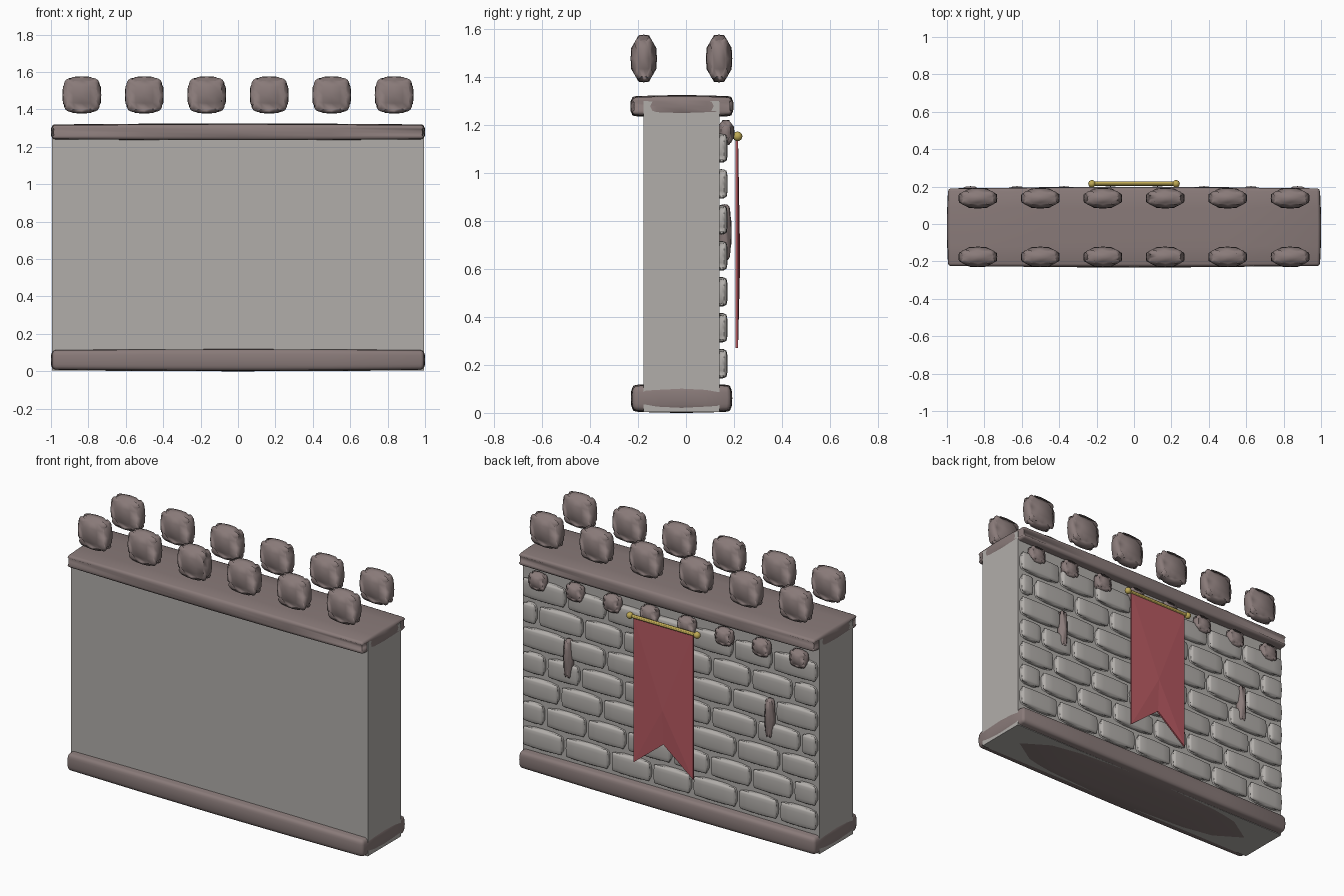
import bpy, bmesh, random
from mathutils import Vector

random.seed(4)
if "Cube" in bpy.data.objects:
    bpy.data.objects.remove(bpy.data.objects["Cube"])


def material(name, rgb):
    m = bpy.data.materials.new(name)
    m.use_nodes = True
    m.diffuse_color = (*rgb, 1)
    m.node_tree.nodes["Principled BSDF"].inputs["Base Color"].default_value = (*rgb, 1)
    return m


STONE = material("pale stone", (0.44, 0.42, 0.40))
TRIM = material("dark stone", (0.25, 0.195, 0.19))
CLOTH = material("red cloth", (0.47, 0.10, 0.12))
GOLD = material("gold", (0.52, 0.40, 0.09))


def finish(name, bm, mat, smooth=True):
    bmesh.ops.recalc_face_normals(bm, faces=bm.faces)
    for f in bm.faces:
        f.smooth = smooth
    mesh = bpy.data.meshes.new(name)
    bm.to_mesh(mesh)
    bm.free()
    mesh.materials.append(mat)
    obj = bpy.data.objects.new(name, mesh)
    bpy.context.collection.objects.link(obj)
    return obj


def block(name, low, high, mat, bulge=0.0, bevel=0.0):
    """Box between two corners, with swollen sides and rounded edges."""
    low, high = Vector(low), Vector(high)
    mid, half = (low + high) / 2, (high - low) / 2
    bm = bmesh.new()
    bmesh.ops.create_cube(bm, size=2)
    if bulge:
        bmesh.ops.subdivide_edges(bm, edges=bm.edges[:], cuts=3, use_grid_fill=True)
    rims = [e for e in bm.edges if e.calc_face_angle(0) > 1]
    for v in bm.verts:
        u = v.co.copy()
        sq = u.dot(u)
        for i in range(3):
            v.co[i] = mid[i] + u[i] * (half[i] - bulge * (sq - u[i] ** 2) / 2)
    if bevel:
        bmesh.ops.bevel(bm, geom=rims, offset=bevel, segments=2, profile=0.5,
                        affect='EDGES', clamp_overlap=True)
    return finish(name, bm, mat, bool(bevel))


# Wall body with base and walkway courses
block("wall_core", (-0.995, -0.178, 0.004), (0.995, 0.14, 1.3), STONE)
block("base_course", (-1, -0.23, 0), (1, 0.193, 0.122), TRIM, 0.01, 0.016)
block("walkway", (-1, -0.232, 1.232), (1, 0.198, 1.325), TRIM, 0.01, 0.013)

# Battlements along both edges
for side, y in (("front", -0.176), ("back", 0.138)):
    for i in range(6):
        x = -0.835 + i * 0.334
        block(f"{side}_merlon_{i + 1}", (x - 0.104, y - 0.055, 1.378),
              (x + 0.104, y + 0.055, 1.577), TRIM, 0.022, 0.016)

# Staggered brick courses on the back
GAP = 0.012
for row in range(7):
    z = 0.205 + row * 0.15
    pitch = 2 / 7
    joints = [-1 + pitch * (i + 0.5 * (row % 2)) for i in range(7 + 1 - row % 2)]
    inner = [j + random.uniform(-0.035, 0.035) for j in joints if abs(j) < 0.99]
    joints = [-0.995] + inner + [0.995]
    for i, (a, b) in enumerate(zip(joints, joints[1:])):
        block(f"brick_{row + 1}_{i + 1}", (a + GAP, 0.12, z - 0.061),
              (b - GAP, 0.174, z + 0.061), STONE, 0.006, 0.013)

# Corbels beneath the walkway
for i in range(8):
    x = -0.875 + i * 0.25
    block(f"corbel_{i + 1}", (x - 0.058, 0.13, 1.115), (x + 0.058, 0.202, 1.222),
          TRIM, 0.014, 0.012)

# Narrow upright slits
for name, x in (("left_slit", 0.675), ("right_slit", -0.675)):
    block(name, (x - 0.03, 0.13, 0.635), (x + 0.03, 0.19, 0.87), TRIM, 0.012, 0.01)

# Banner rod with ball ends
bpy.ops.mesh.primitive_cylinder_add(vertices=12, radius=0.011, depth=0.45,
                                    location=(0, 0.215, 1.153), rotation=(0, 1.5708, 0))
rod = bpy.context.object
rod.name = "banner_rod"
rod.data.materials.append(GOLD)
bpy.ops.object.shade_smooth_by_angle()
for name, x in (("left_finial", 0.225), ("right_finial", -0.225)):
    bpy.ops.mesh.primitive_uv_sphere_add(segments=16, ring_count=8, radius=0.02,
                                         location=(x, 0.215, 1.153))
    ball = bpy.context.object
    ball.name = name
    ball.data.materials.append(GOLD)
    bpy.ops.object.shade_smooth()

# Swallowtail banner, creased at its middle
bm = bmesh.new()
outline = [(-0.2, 1.15), (0.2, 1.15), (0.2, 0.27), (0, 0.43), (-0.2, 0.27)]
rim = [bm.verts.new((x, 0.212, z)) for x, z in outline]
crease = bm.verts.new((0, 0.221, 0.64))
for a, b in zip(rim, rim[1:] + rim[:1]):
    bm.faces.new((a, b, crease))
banner = finish("banner", bm, CLOTH, False)
solid = banner.modifiers.new("thickness", 'SOLIDIFY')
solid.thickness = 0.01
solid.offset = 0
